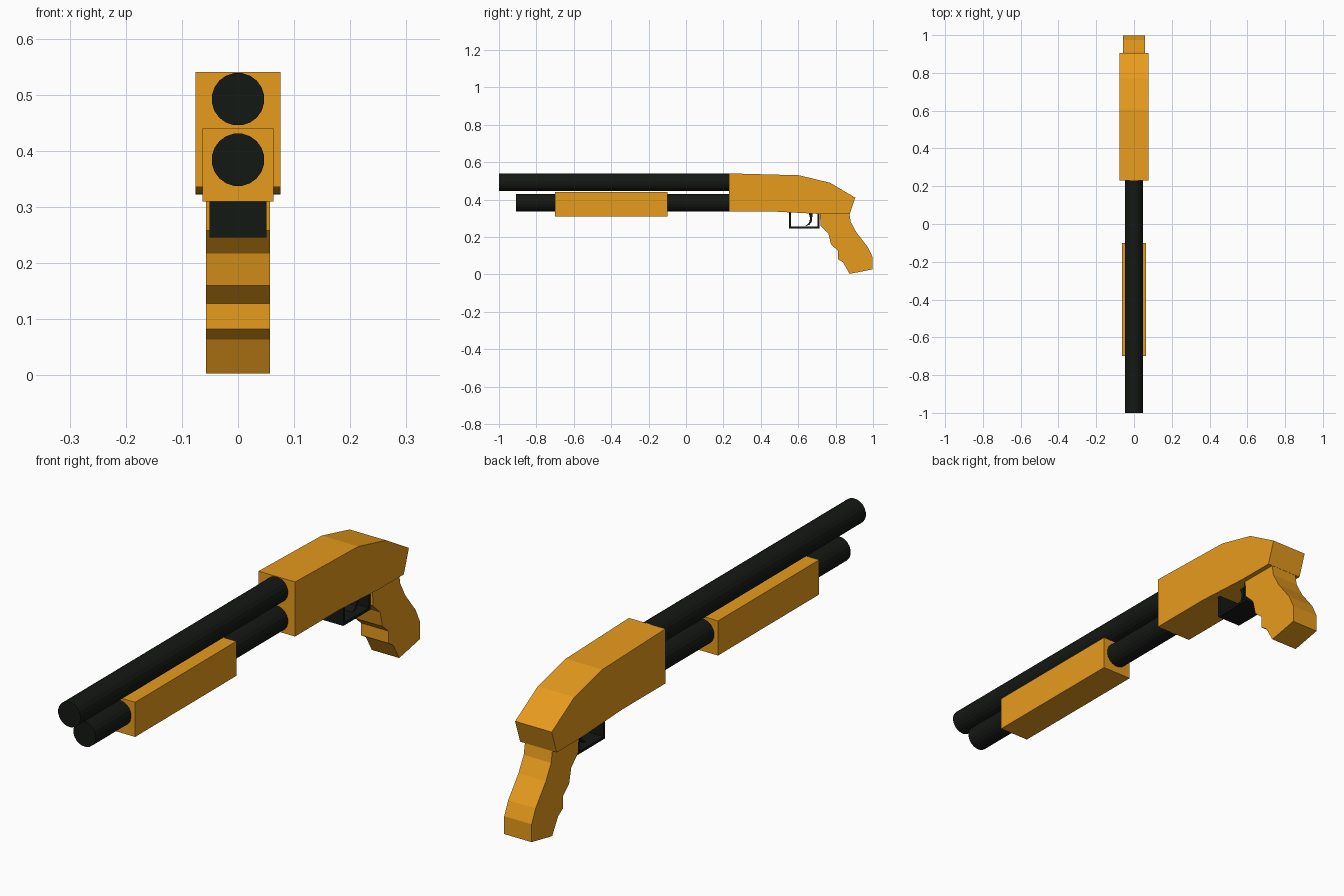
import bpy, bmesh, math

if "Cube" in bpy.data.objects:
    bpy.data.objects.remove(bpy.data.objects["Cube"])


def material(name, color):
    m = bpy.data.materials.new(name)
    m.diffuse_color = color
    m.use_nodes = True
    m.node_tree.nodes["Principled BSDF"].inputs["Base Color"].default_value = m.diffuse_color
    return m


ORANGE = material("orange", (0.80, 0.33, 0.012, 1))
BLACK = material("black", (0.007, 0.009, 0.007, 1))


def finish(name, bm, mat):
    bmesh.ops.recalc_face_normals(bm, faces=bm.faces)
    me = bpy.data.meshes.new(name)
    bm.to_mesh(me)
    bm.free()
    me.materials.append(mat)
    ob = bpy.data.objects.new(name, me)
    bpy.context.collection.objects.link(ob)
    return ob


def extrude_profile(name, profile, half_width, mat):
    """Side profile of (y, z) points extruded across x, centred."""
    bm = bmesh.new()
    face = bm.faces.new([bm.verts.new((-half_width, y, z)) for y, z in profile])
    new = bmesh.ops.extrude_face_region(bm, geom=[face])["geom"]
    if not face.is_valid or len(bm.faces) < len(profile) + 2:
        bm.faces.new([v for v in bm.verts if v not in new])
    bmesh.ops.translate(bm, vec=(2 * half_width, 0, 0),
                        verts=[g for g in new if isinstance(g, bmesh.types.BMVert)])
    return finish(name, bm, mat)


def tube(name, y0, y1, z, radius, mat, sides=20):
    """Capped cylinder along y."""
    ring = [(radius * math.cos(a), z + radius * math.sin(a))
            for a in ((i + 0.5) * math.tau / sides for i in range(sides))]
    bm = bmesh.new()
    front, back = ([bm.verts.new((x, y, h)) for x, h in ring] for y in (y0, y1))
    bm.faces.new(front)
    bm.faces.new(back)
    for i in range(sides):
        j = (i + 1) % sides
        bm.faces.new((front[i], front[j], back[j], back[i]))
    return finish(name, bm, mat)


# Barrel and the shorter tube below it
tube("barrel", -1.0, 0.24, 0.492, 0.047, BLACK)
tube("magazine_tube", -0.91, 0.24, 0.384, 0.047, BLACK)

# Sliding fore-end block
extrude_profile("fore_end", [(-0.70, 0.31), (-0.10, 0.31), (-0.10, 0.44), (-0.70, 0.44)],
                0.063, ORANGE)

# Receiver
extrude_profile("receiver", [
    (0.23, 0.335), (0.49, 0.335), (0.72, 0.323), (0.875, 0.322), (0.905, 0.41),
    (0.77, 0.49), (0.605, 0.53), (0.23, 0.54)], 0.076, ORANGE)

# Pistol grip with finger notches
extrude_profile("grip", [
    (0.715, 0.335), (0.72, 0.258), (0.762, 0.217), (0.775, 0.16), (0.812, 0.128),
    (0.812, 0.082), (0.84, 0.064), (0.875, 0.003), (0.997, 0.027), (0.997, 0.094),
    (0.973, 0.145), (0.912, 0.223), (0.881, 0.28), (0.872, 0.335)], 0.057, ORANGE)

# Trigger guard: open U-shaped strap
extrude_profile("trigger_guard", [
    (0.552, 0.335), (0.552, 0.245), (0.714, 0.245), (0.714, 0.33),
    (0.704, 0.33), (0.704, 0.255), (0.562, 0.255), (0.562, 0.335)], 0.051, BLACK)

# Curved trigger
extrude_profile("trigger", [
    (0.655, 0.33), (0.664, 0.30), (0.658, 0.275), (0.636, 0.258),
    (0.66, 0.265), (0.674, 0.285), (0.676, 0.33)], 0.03, BLACK)
